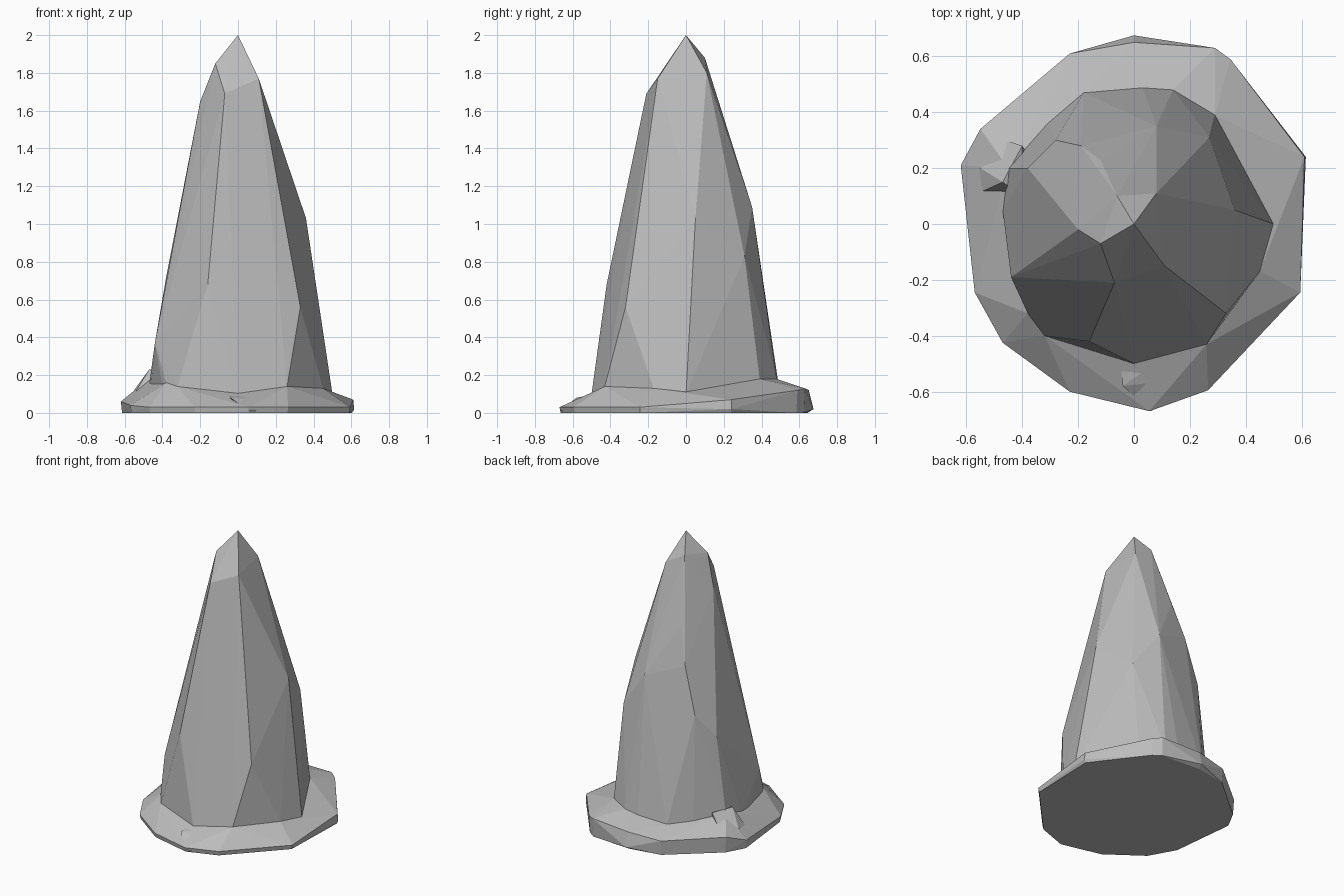
import bpy
import bmesh
from mathutils import Vector

default_cube = bpy.data.objects.get("Cube")
if default_cube:
    bpy.data.objects.remove(default_cube, do_unlink=True)


def make_material(name, colour):
    material = bpy.data.materials.new(name)
    material.use_nodes = True
    material.diffuse_color = colour
    shader = material.node_tree.nodes["Principled BSDF"]
    shader.inputs["Base Color"].default_value = colour
    shader.inputs["Roughness"].default_value = 0.8
    return material


def faceted_rock(name, corners, material):
    """Wrap flat facets around a set of corner points."""
    bm = bmesh.new()
    for corner in corners:
        bm.verts.new(Vector(corner))
    result = bmesh.ops.convex_hull(bm, input=bm.verts[:])
    # Remove any corners that ended up inside the rock
    inside = {item for item in result["geom_interior"] + result["geom_unused"]
              if isinstance(item, bmesh.types.BMVert) and item.is_valid}
    loose = [v for v in inside if not v.link_faces]
    bmesh.ops.delete(bm, geom=loose, context="VERTS")
    bmesh.ops.recalc_face_normals(bm, faces=bm.faces[:])
    for face in bm.faces:
        face.smooth = False
    mesh = bpy.data.meshes.new(name)
    bm.to_mesh(mesh)
    bm.free()
    mesh.materials.append(material)
    rock = bpy.data.objects.new(name, mesh)
    bpy.context.collection.objects.link(rock)
    return rock


stone = make_material("grey stone", (0.5, 0.5, 0.5, 1.0))

# Pointed tip of the spire
tip = [
    (0, 0, 2), (-.12, -.07, 1.85), (-.2, -.02, 1.65), (-.07, -.21, 1.69),
    (.11, -.15, 1.77), (.08, .11, 1.8), (-.06, .1, 1.88),
]

# Corners where the long facets break
shoulders = [
    (-.12, .23, 1.45), (-.19, .28, 1.2), (.36, .05, 1.03), (.08, .35, 1.09),
    (.27, .31, .83), (-.28, .3, .88), (-.38, .2, .72), (.33, -.32, .56),
    (-.16, -.42, .68), (-.44, -.19, .37),
]

# Ring where the spire meets the foot
feet = [
    (.5, 0, .1), (.45, -.17, .13), (.26, -.43, .14), (0, -.5, .1),
    (-.32, -.4, .14), (-.38, -.32, .16), (-.47, .05, .15), (-.45, .2, .2),
    (-.31, .36, .16), (-.18, .47, .15), (.03, .49, .15), (.14, .48, .18),
    (.29, .39, .18),
]
sunk_feet = [(x, y, .03) for x, y, z in feet]
faceted_rock("spire", tip + shoulders + feet + sunk_feet, stone)

# Wide irregular foot: rim outline with the height of its upper edge
rim = [
    (0, .65, .12), (.29, .63, .13), (.345, .59, .12), (.61, .24, .07),
    (.595, -.245, .03), (.265, -.595, .03), (.055, -.67, .03),
    (-.23, -.6, .03), (-.47, -.425, .03), (-.57, -.245, .04),
    (-.6, .1, .06), (-.62, .21, .06), (-.55, .34, .11), (-.23, .61, .1),
]
ground = [(x * .99, y * .99, 0) for x, y, z in rim]
ground.append((0, .675, .02))
ground.append((.615, .24, .02))
faceted_rock("foot", rim + ground + feet, stone)

# Small raised lump against the side of the spire
lump = [
    (-.47, .15, .23), (-.4, .1, .2), (-.55, .2, .12), (-.4, .28, .22),
    (-.58, .1, .05), (-.52, .32, .08), (-.35, .2, .05),
]
faceted_rock("side_lump", lump, stone)

# Low shard at the front edge of the foot
shard = [
    (-.04, -.58, .08), (.06, -.67, .01), (.22, -.55, .06),
    (-.05, -.48, .1), (.1, -.48, .1), (.2, -.6, .01), (0, -.5, .01),
]
faceted_rock("front_shard", shard, stone)
